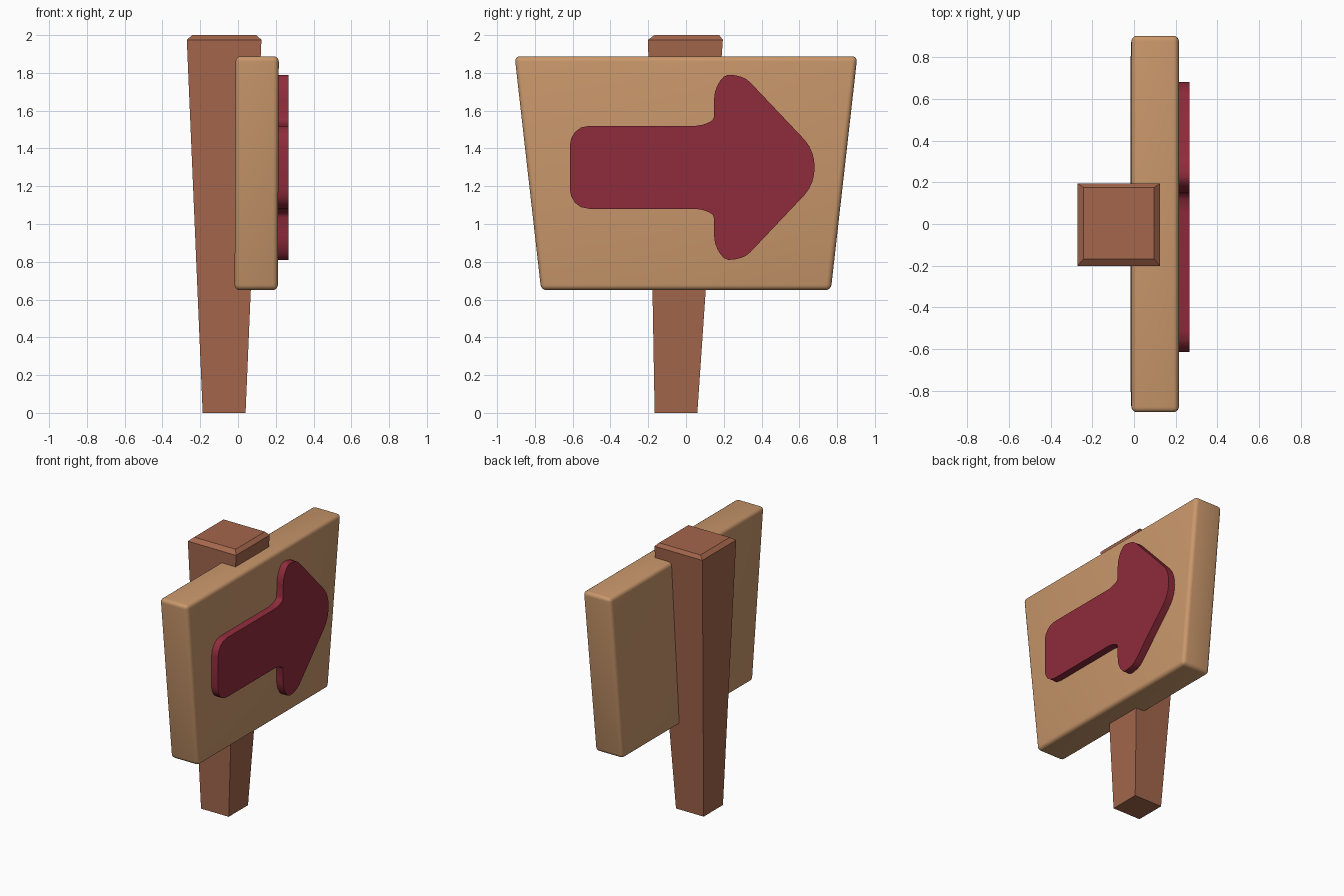
import bpy, bmesh, math

if "Cube" in bpy.data.objects:
    bpy.data.objects.remove(bpy.data.objects["Cube"])


def material(name, rgb):
    m = bpy.data.materials.new(name)
    m.diffuse_color = (*rgb, 1.0)
    m.use_nodes = True
    m.node_tree.nodes["Principled BSDF"].inputs["Base Color"].default_value = m.diffuse_color
    return m


def loft(name, rings, mat):
    """Closed solid skinned through rings of equal point count."""
    bm = bmesh.new()
    loops = [[bm.verts.new(p) for p in ring] for ring in rings]
    n = len(loops[0])
    for a, b in zip(loops, loops[1:]):
        for i in range(n):
            bm.faces.new((a[i], a[(i + 1) % n], b[(i + 1) % n], b[i]))
    bm.faces.new(loops[0][::-1])
    bm.faces.new(loops[-1])
    bmesh.ops.recalc_face_normals(bm, faces=bm.faces)
    me = bpy.data.meshes.new(name)
    bm.to_mesh(me)
    bm.free()
    me.materials.append(mat)
    ob = bpy.data.objects.new(name, me)
    bpy.context.collection.objects.link(ob)
    return ob


def rect(x0, x1, y0, y1, z):
    return [(x0, y0, z), (x1, y0, z), (x1, y1, z), (x0, y1, z)]


def smooth(ob, degrees):
    bpy.ops.object.select_all(action='DESELECT')
    ob.select_set(True)
    bpy.context.view_layer.objects.active = ob
    bpy.ops.object.shade_smooth_by_angle(angle=math.radians(degrees))


dark_wood = material("dark wood", (0.371, 0.133, 0.072))
light_wood = material("light wood", (0.584, 0.309, 0.147))
red_paint = material("red paint", (0.275, 0.025, 0.044))

# Post: tapered, slightly leaning, with a chamfered top
loft("post", [
    rect(-0.187, 0.040, -0.166, 0.060, 0.0),
    rect(-0.271, 0.124, -0.201, 0.195, 1.975),
    rect(-0.242, 0.097, -0.167, 0.176, 2.0),
], dark_wood)

# Board: trapezoid slab with rounded edges
board = loft("board", [
    rect(-0.018, 0.211, -0.767, 0.767, 0.65),
    rect(-0.013, 0.216, -0.907, 0.907, 1.888),
], light_wood)
bev = board.modifiers.new("rounded edges", 'BEVEL')
bev.width = 0.028
bev.segments = 4
bpy.context.view_layer.objects.active = board
bpy.ops.object.modifier_apply(modifier=bev.name)
smooth(board, 40)

# Arrow: upper half outline (y, height above the arrow axis), mirrored below
half = [(-0.615, 0.115), (-0.608, 0.153), (-0.588, 0.187), (-0.556, 0.211), (-0.51, 0.22),
        (0.055, 0.22), (0.090, 0.226), (0.120, 0.237), (0.140, 0.249), (0.147, 0.265),
        (0.148, 0.355), (0.153, 0.398), (0.165, 0.431), (0.180, 0.457), (0.200, 0.480),
        (0.224, 0.490), (0.255, 0.488), (0.290, 0.480), (0.315, 0.470), (0.340, 0.450),
        (0.627, 0.147), (0.652, 0.113), (0.670, 0.073), (0.678, 0.036)]
outline = half + [(0.681, 0.0)] + [(y, -h) for y, h in reversed(half)]
arrow = loft("arrow", [[(x, y, 1.30 + h) for y, h in outline] for x in (0.19, 0.267)], red_paint)
smooth(arrow, 50)
